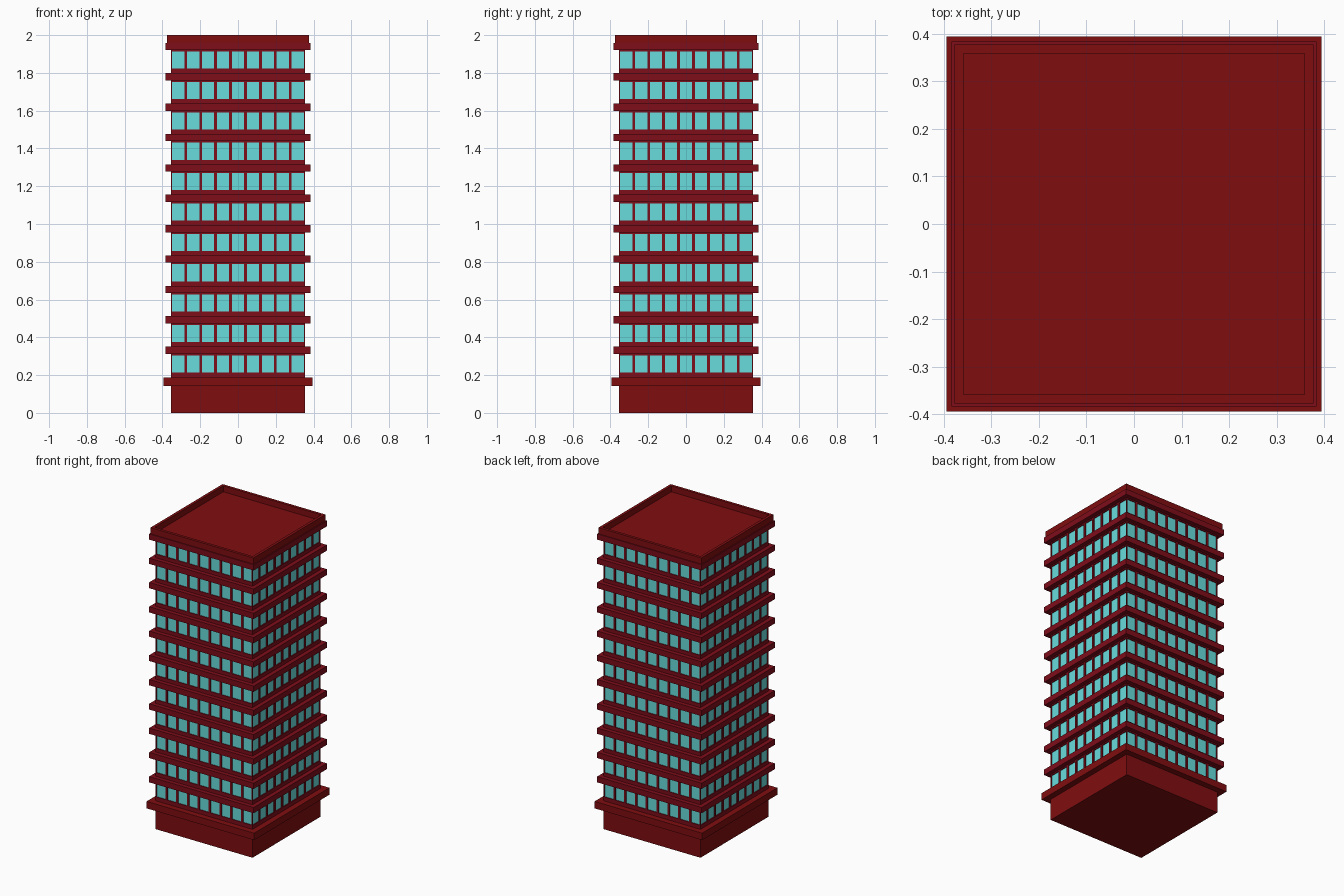
import bpy, bmesh
from mathutils import Matrix, Vector

if "Cube" in bpy.data.objects:
    bpy.data.objects.remove(bpy.data.objects["Cube"])

FLOORS, PITCH, FIRST = 11, 0.1608, 0.332   # ledge centre heights
WALL, GLASS, LEDGE = 0.355, 0.349, 0.383   # half widths
WIN_PITCH, WIN_HALF = 0.0792, 0.0325


def material(name, color):
    m = bpy.data.materials.new(name)
    m.diffuse_color = (*color, 1)
    m.use_nodes = True
    m.node_tree.nodes["Principled BSDF"].inputs["Base Color"].default_value = m.diffuse_color
    return m


brick = material("dark_red", (0.216, 0.004, 0.005))
trim = material("crimson", (0.21, 0.004, 0.01))
glass = material("window_glass", (0.14, 0.72, 0.72))


def box(bm, lo, hi):
    lo, hi = Vector(lo), Vector(hi)
    mat = Matrix.Translation((lo + hi) / 2) @ Matrix.Diagonal((*(hi - lo), 1))
    return bmesh.ops.create_cube(bm, size=1, matrix=mat)["verts"]


def slab(bm, half, z0, z1):
    return box(bm, (-half, -half, z0), (half, half, z1))


def finish(bm, name, mat):
    me = bpy.data.meshes.new(name)
    bm.to_mesh(me)
    bm.free()
    me.materials.append(mat)
    ob = bpy.data.objects.new(name, me)
    bpy.context.collection.objects.link(ob)


# Ground storey and its wide cornice
bm = bmesh.new()
slab(bm, WALL, 0, 0.145)
slab(bm, 0.394, 0.142, 0.188)
finish(bm, "base", brick)

# Glass core seen through the window openings
bm = bmesh.new()
slab(bm, GLASS, 0.19, 1.93)
finish(bm, "windows", glass)

# Wall strips, mullions and corner posts of every floor
walls, ledges = bmesh.new(), bmesh.new()
below = 0.186
for i in range(FLOORS):
    z = FIRST + i * PITCH
    win_lo, win_hi = z - 0.118, z - 0.027
    slab(walls, WALL, below, win_lo)
    below = win_hi
    slab(ledges, LEDGE, z - 0.019, z + 0.019)
    for k in range(4):
        new = []
        for j in range(8):
            x0 = (j - 4) * WIN_PITCH + WIN_HALF
            x1 = (j - 3) * WIN_PITCH - WIN_HALF
            new += box(walls, (x0, -WALL, win_lo), (x1, -GLASS + 0.01, win_hi))
        edge = 4 * WIN_PITCH + WIN_HALF
        new += box(walls, (edge, -WALL, win_lo), (WALL, -edge, win_hi))
        bmesh.ops.rotate(walls, verts=new, cent=(0, 0, 0),
                         matrix=Matrix.Rotation(k * 1.5707963268, 3, 'Z'))
slab(walls, WALL, below, 1.94)
finish(walls, "walls", trim)
finish(ledges, "floor_ledges", trim)

# Parapet with sunken roof
bm = bmesh.new()
slab(bm, 0.377, 1.94, 2.0)
bm.normal_update()
top = max(bm.faces, key=lambda f: f.calc_center_median().z)
bmesh.ops.inset_region(bm, faces=[top], thickness=0.026)
hole = bmesh.ops.extrude_face_region(bm, geom=[top])
verts = [g for g in hole["geom"] if isinstance(g, bmesh.types.BMVert)]
if top.is_valid:
    bmesh.ops.delete(bm, geom=[top], context='FACES_ONLY')
# Roof floor sits clear above the top ledge
bmesh.ops.translate(bm, verts=verts, vec=(0, 0, -0.039))
bmesh.ops.recalc_face_normals(bm, faces=bm.faces)
finish(bm, "parapet", brick)
